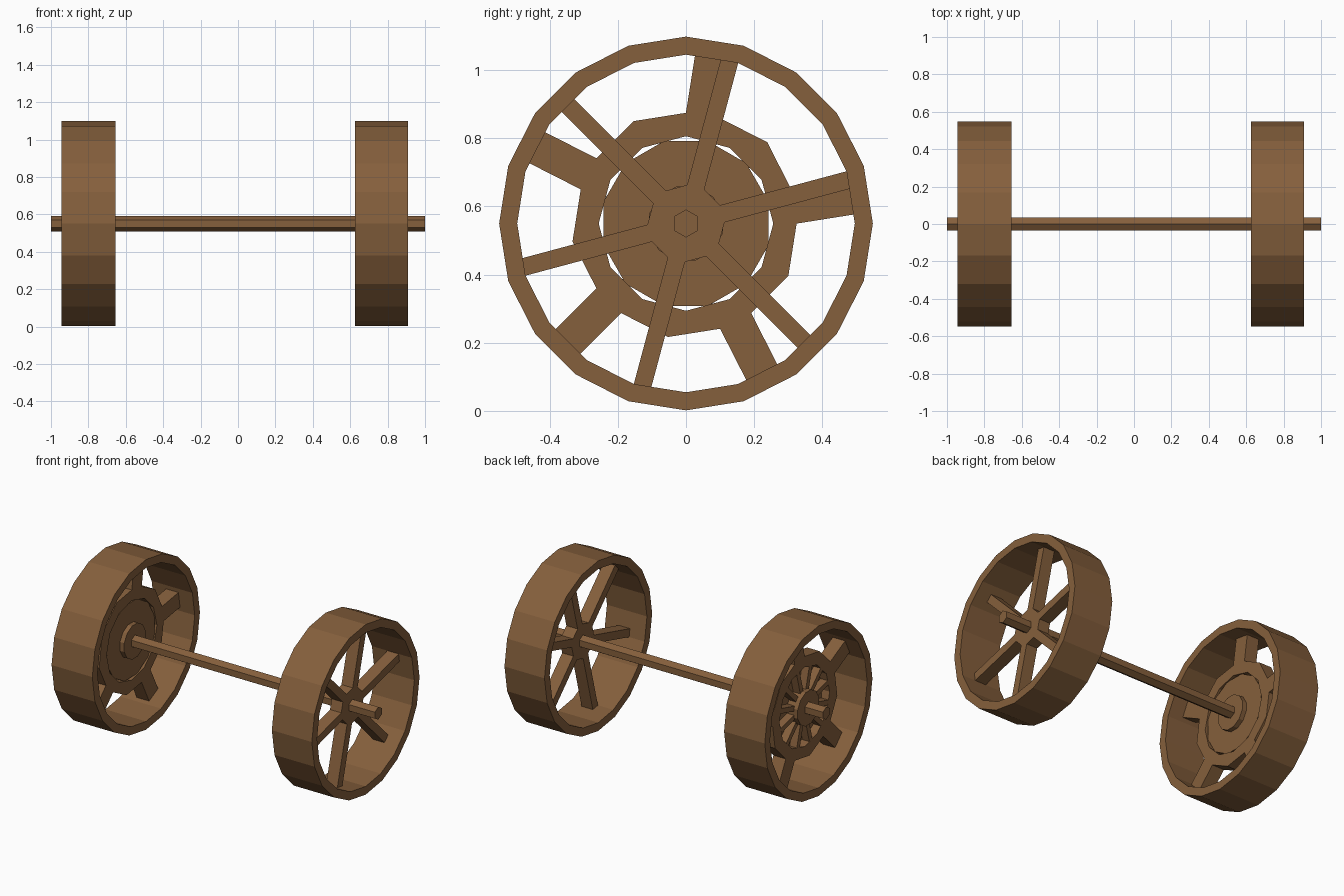
import bpy, bmesh, math
from mathutils import Vector

if "Cube" in bpy.data.objects:
    bpy.data.objects.remove(bpy.data.objects["Cube"])

ZC = 0.55  # axle height

wood = bpy.data.materials.new("brown_wood")
wood.diffuse_color = (0.235, 0.115, 0.045, 1)
wood.use_nodes = True
wood.node_tree.nodes["Principled BSDF"].inputs["Base Color"].default_value = wood.diffuse_color


def ngon(n, r, start):
    """Points (y, z) of a regular polygon; angle runs from +y towards +z."""
    return [(r * math.cos(math.radians(start + 360 * i / n)),
             r * math.sin(math.radians(start + 360 * i / n))) for i in range(n)]


def bar(angle, r0, r1, w):
    """Outline of one radial spoke."""
    a = math.radians(angle)
    c, s = math.cos(a), math.sin(a)
    return [(r * c - t * s, r * s + t * c)
            for r, t in ((r0, -w / 2), (r1, -w / 2), (r1, w / 2), (r0, w / 2))]


def extrude(name, x0, x1, solids, holed=False):
    """Extrude outlines along x; with holed, the second outline cuts the first."""
    bm = bmesh.new()
    edges = []
    for pts in solids:
        vs = [bm.verts.new((x0, y, z + ZC)) for y, z in pts]
        if holed:
            edges += [bm.edges.new((vs[i - 1], vs[i])) for i in range(len(vs))]
        else:
            bm.faces.new(vs)
    if holed:
        bmesh.ops.triangle_fill(bm, edges=edges, use_beauty=True, normal=Vector((1, 0, 0)))
    res = bmesh.ops.extrude_face_region(bm, geom=bm.faces[:], use_keep_orig=True)
    moved = [g for g in res["geom"] if isinstance(g, bmesh.types.BMVert)]
    bmesh.ops.translate(bm, verts=moved, vec=(x1 - x0, 0, 0))
    bmesh.ops.recalc_face_normals(bm, faces=bm.faces[:])
    me = bpy.data.meshes.new(name)
    bm.to_mesh(me)
    bm.free()
    me.materials.append(wood)
    ob = bpy.data.objects.new(name, me)
    bpy.context.collection.objects.link(ob)
    return ob


# Axle
extrude("axle", -1, 1, [ngon(6, 0.041, 90)])

# Wheel rims
for side, x0, x1 in (("left", -0.945, -0.655), ("right", 0.625, 0.91)):
    extrude(side + "_rim", x0, x1, [ngon(20, 0.548, 90), ngon(20, 0.495, 90)], True)

# Right wheel: six plain spokes on a hexagonal hub
extrude("right_spokes", 0.735, 0.815, [bar(15 + 60 * i, 0.10, 0.50, 0.052) for i in range(6)])
extrude("right_hub", 0.735, 0.815, [ngon(6, 0.125, 15)])

# Left wheel: five broad spokes carrying a ten-sided ring
extrude("left_spokes", -0.845, -0.757, [bar(81 + 72 * i, 0.31, 0.50, 0.102) for i in range(5)])
extrude("left_ring", -0.845, -0.757, [ngon(10, 0.337, 45), ngon(12, 0.256, 90)], True)

# Left wheel centre: disc on the inner side, thin spokes on the outer side, hub through both
extrude("left_disc", -0.795, -0.765, [ngon(12, 0.25, 15)])
extrude("left_inner_spokes", -0.845, -0.795, [bar(30 * i + 15, 0.09, 0.247, 0.032) for i in range(12)])
extrude("left_hub", -0.872, -0.735, [ngon(12, 0.112, 15)])
